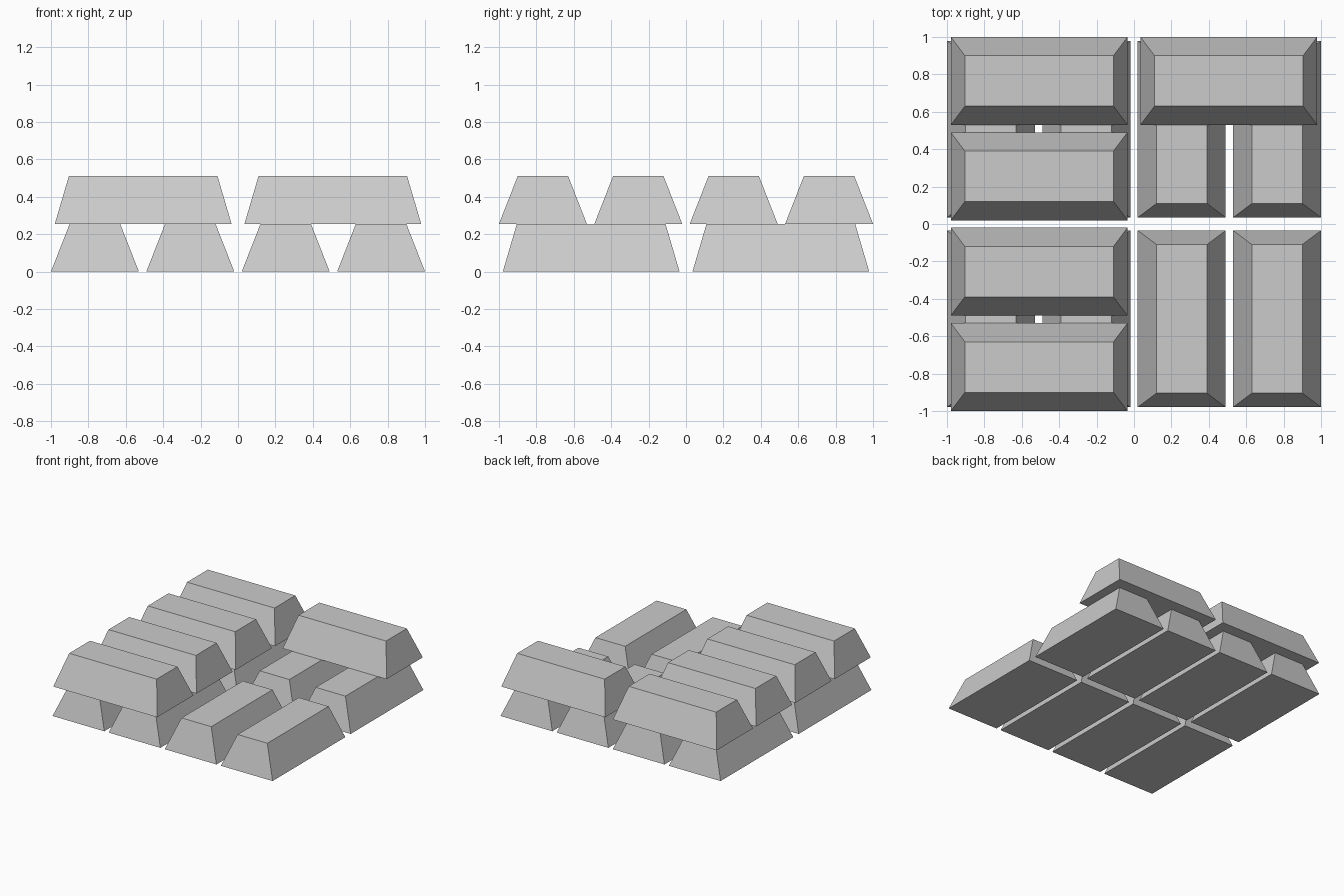
import bpy, bmesh

if "Cube" in bpy.data.objects:
    bpy.data.objects.remove(bpy.data.objects["Cube"])

L, W, H = 0.945, 0.47, 0.255      # ingot base length, width and height
TAPER_L, TAPER_W = 0.075, 0.10    # inset of the top face at ends and sides


def ingot(name, x, y, z, along_x):
    # Tapered bar: a cube whose upper face is drawn in
    bm = bmesh.new()
    bmesh.ops.create_cube(bm, size=1)
    for v in bm.verts:
        top = v.co.z > 0
        l = L - (2 * TAPER_L if top else 0)
        w = W - (2 * TAPER_W if top else 0)
        sx, sy = (l, w) if along_x else (w, l)
        v.co = (v.co.x * sx, v.co.y * sy, H if top else 0)
    mesh = bpy.data.meshes.new(name)
    bm.to_mesh(mesh)
    bm.free()
    obj = bpy.data.objects.new(name, mesh)
    obj.location = (x, y, z)
    bpy.context.collection.objects.link(obj)


ROWS = (-0.765, -0.255, 0.255, 0.765)
HALF = 0.507

# Lower layer: eight bars lying front to back
for x in ROWS:
    for y in (-HALF, HALF):
        ingot("lower_ingot", x, y, 0, False)

# Upper layer: four crosswise bars on the left, one at the back right
for y in ROWS:
    ingot("upper_ingot", -HALF, y, H, True)
ingot("upper_ingot", HALF, ROWS[3], H, True)
